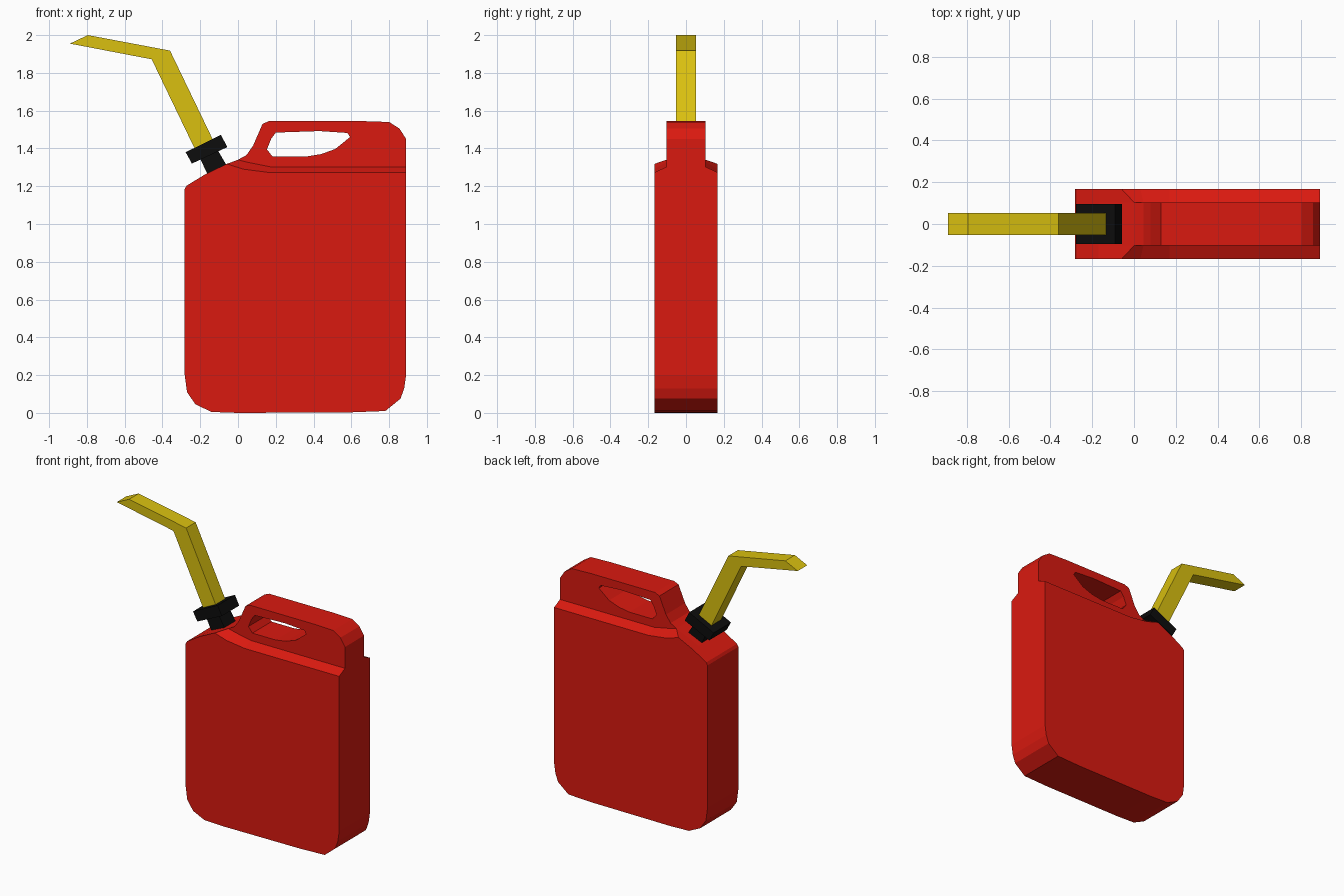
import bpy, bmesh

if "Cube" in bpy.data.objects:
    bpy.data.objects.remove(bpy.data.objects["Cube"])


def material(name, color):
    m = bpy.data.materials.new(name)
    m.diffuse_color = (*color, 1)
    m.use_nodes = True
    m.node_tree.nodes["Principled BSDF"].inputs["Base Color"].default_value = m.diffuse_color
    return m


RED = material("red plastic", (0.7, 0.01, 0.005))
BLACK = material("black plastic", (0.004, 0.004, 0.004))
YELLOW = material("yellow plastic", (0.7, 0.53, 0.005))


def finish(bm, name, mat):
    bmesh.ops.recalc_face_normals(bm, faces=bm.faces)
    me = bpy.data.meshes.new(name)
    bm.to_mesh(me)
    bm.free()
    me.materials.append(mat)
    bpy.context.collection.objects.link(bpy.data.objects.new(name, me))


def ring(bm, pts, y):
    return [bm.verts.new((x, y, z)) for x, z in pts]


def strip(bm, a, b, closed=True, skip=()):
    n = len(a)
    for i in range(n if closed else n - 1):
        if i not in skip:
            j = (i + 1) % n
            bm.faces.new((a[i], a[j], b[j], b[i]))


def prism(name, pts, half, mat):
    bm = bmesh.new()
    a, b = ring(bm, pts, -half), ring(bm, pts, half)
    strip(bm, a, b)
    bm.faces.new(a)
    bm.faces.new(b)
    finish(bm, name, mat)


# Can outline: lower part shared, shoulder steps inward and up to the handle
lower = [(0.89, 0.2), (0.88, 0.13), (0.86, 0.075), (0.78, 0.01), (0.6, 0.003),
         (0, 0), (-0.14, 0.005), (-0.225, 0.045), (-0.27, 0.11), (-0.282, 0.2),
         (-0.282, 1.185), (-0.272, 1.203), (-0.17, 1.265)]
outer = lower + [(-0.06, 1.318), (0.03, 1.29), (0.17, 1.272), (0.89, 1.272)]
inner = lower + [(0, 1.34), (0.045, 1.328), (0.17, 1.303), (0.89, 1.303)]
arch = [(0.045, 1.365), (0.08, 1.415), (0.13, 1.53), (0.165, 1.545), (0.65, 1.545),
        (0.8, 1.54), (0.855, 1.505), (0.89, 1.45)]
hole = [(0.153, 1.395), (0.183, 1.357), (0.36, 1.357), (0.44, 1.37), (0.515, 1.397),
        (0.593, 1.46), (0.58, 1.482), (0.43, 1.492), (0.2, 1.484), (0.175, 1.45)]
W, H = 0.168, 0.104

bm = bmesh.new()
k = len(lower)
sides = []
for s in (-1, 1):
    o, i = ring(bm, outer, s * W), ring(bm, inner, s * H)
    bm.faces.new(o)
    strip(bm, o, i)
    top = [i[k]] + ring(bm, arch, s * H) + [i[-1]]
    grip = ring(bm, hole, s * H)
    sides.append((i, top, grip))

(i0, t0, g0), (i1, t1, g1) = sides
strip(bm, i0, i1, skip=range(k, k + 3))
strip(bm, t0, t1, closed=False)
strip(bm, g0, g1)

# Handle cheeks with the grip hole left open
for s, (i, top, grip) in zip((-1, 1), sides):
    outline = top + [i[k + 2], i[k + 1]]
    edges = []
    for loop in (outline, grip):
        for a, b in zip(loop, loop[1:] + loop[:1]):
            edges.append(bm.edges.get((a, b)) or bm.edges.new((a, b)))
    bmesh.ops.triangle_fill(bm, edges=edges, use_beauty=True, normal=(0, s, 0))
finish(bm, "can_body", RED)

# Spout neck, cap and bent square spout
prism("spout_neck", [(-0.20, 1.344), (-0.106, 1.388), (-0.058, 1.307), (-0.16, 1.262)], 0.06, BLACK)
prism("spout_cap", [(-0.277, 1.38), (-0.09, 1.472), (-0.057, 1.407), (-0.244, 1.32)], 0.095, BLACK)
prism("spout", [(-0.89, 1.955), (-0.795, 2.0), (-0.36, 1.918), (-0.13, 1.44),
                (-0.225, 1.39), (-0.457, 1.872)], 0.052, YELLOW)
